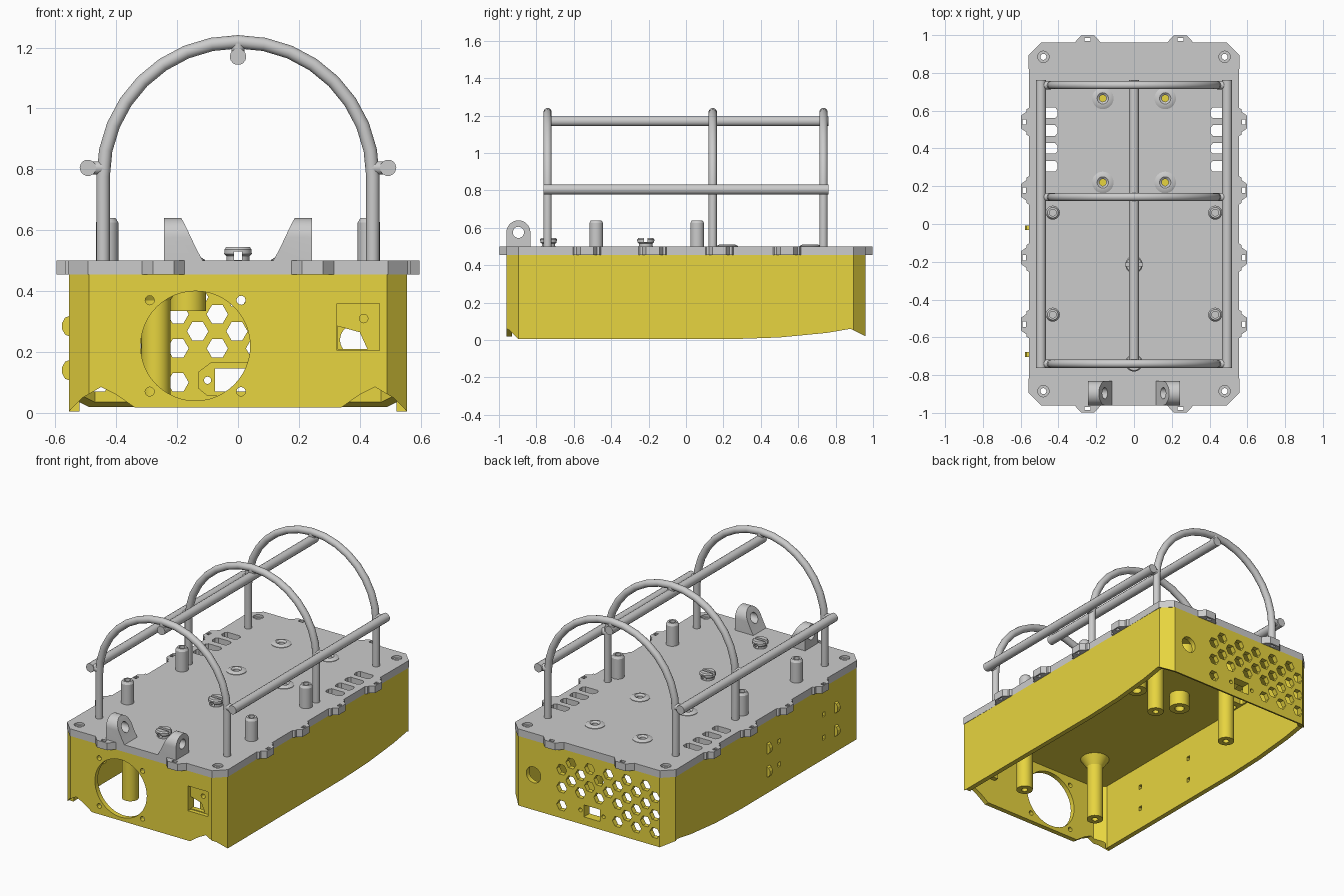
import bpy, bmesh
from math import sin, cos, pi
from mathutils import Vector

if "Cube" in bpy.data.objects:
    bpy.data.objects.remove(bpy.data.objects["Cube"])

yellow = bpy.data.materials.new("yellow_plastic")
yellow.diffuse_color = (0.80, 0.66, 0.05, 1)
yellow.use_nodes = True
yellow.node_tree.nodes["Principled BSDF"].inputs["Base Color"].default_value = yellow.diffuse_color
PLACE = {'x': lambda a, b, t: (t, a, b), 'y': lambda a, b, t: (a, t, b), 'z': lambda a, b, t: (a, b, t)}


def finish(name, bm, mat=None):
    bmesh.ops.recalc_face_normals(bm, faces=bm.faces)
    me = bpy.data.meshes.new(name)
    bm.to_mesh(me)
    bm.free()
    ob = bpy.data.objects.new(name, me)
    bpy.context.collection.objects.link(ob)
    if mat:
        me.materials.append(mat)
    return ob


def prisms(name, parts, mat=None):
    """Each part is (2D outline, axis, low, high)."""
    bm = bmesh.new()
    for pts, axis, lo, hi in parts:
        a, b = [[bm.verts.new(PLACE[axis](p[0], p[1], t)) for p in pts] for t in (lo, hi)]
        bm.faces.new(a)
        bm.faces.new(b)
        for i in range(len(pts)):
            j = (i + 1) % len(pts)
            bm.faces.new((a[i], a[j], b[j], b[i]))
    return finish(name, bm, mat)


def lathe(name, profile, x, y, mat=None, n=32):
    """Closed (radius, z) profile turned round a vertical axis."""
    bm = bmesh.new()
    rings = [[bm.verts.new((x + r * cos(2 * pi * k / n), y + r * sin(2 * pi * k / n), z))
              for r, z in profile] for k in range(n)]
    for k in range(n):
        a, b = rings[k], rings[(k + 1) % n]
        for i in range(len(profile)):
            j = (i + 1) % len(profile)
            bm.faces.new((a[i], a[j], b[j], b[i]))
    return finish(name, bm, mat)


def boolean(ob, parts, op='DIFFERENCE'):
    cutter = prisms("cutter", parts)
    cutter.hide_render = True
    m = ob.modifiers.new("cut", 'BOOLEAN')
    m.operation, m.solver, m.object = op, 'EXACT', cutter
    me = bpy.data.meshes.new_from_object(ob.evaluated_get(bpy.context.evaluated_depsgraph_get()))
    ob.modifiers.clear()
    ob.data = me
    bpy.data.objects.remove(cutter)


def tube(name, pts, r):
    cu = bpy.data.curves.new(name, 'CURVE')
    cu.dimensions, cu.bevel_depth, cu.bevel_resolution, cu.use_fill_caps = '3D', r, 5, True
    sp = cu.splines.new('POLY')
    sp.points.add(len(pts) - 1)
    for p, co in zip(sp.points, pts):
        p.co = (*co, 1)
    tmp = bpy.data.objects.new(name, cu)
    bpy.context.collection.objects.link(tmp)
    me = bpy.data.meshes.new_from_object(tmp.evaluated_get(bpy.context.evaluated_depsgraph_get()))
    bpy.data.objects.remove(tmp)
    ob = bpy.data.objects.new(name, me)
    bpy.context.collection.objects.link(ob)
    return ob


def circle(cx, cy, r, n=24):
    return [(cx + r * cos(2 * pi * k / n), cy + r * sin(2 * pi * k / n)) for k in range(n)]


def rect(x0, x1, y0, y1):
    return [(x0, y0), (x1, y0), (x1, y1), (x0, y1)]


def chamfered(w, l, c):
    return [(w - c, -l), (w, -l + c), (w, l - c), (w - c, l), (-w + c, l), (-w, l - c), (-w, -l + c), (-w + c, -l)]


# shared openings through plate and housing ceiling
corners = [(sx * .48, sy * .885) for sx in (-1, 1) for sy in (-1, 1)]
bosses = [(sx * .165, y) for sx in (-1, 1) for y in (.665, .22)]
vents = []
for s in (-1, 1):
    for y in (.588, .495, .40, .306):
        xs = sorted((s * .405, s * .515))
        vents.append((chamfer := [(xs[0] + .012, y - .028), (xs[1] - .012, y - .028), (xs[1], y - .014),
                                  (xs[1], y + .014), (xs[1] - .012, y + .028), (xs[0] + .012, y + .028),
                                  (xs[0], y + .014), (xs[0], y - .014)], 'z', .35, .6))
screws = [(circle(x, y, .016), 'z', .35, .6) for x, y in corners]

# lower housing: open-bottomed box with shaped lower edge
shell = prisms("lower_housing", [(chamfered(.555, .96, .065), 'z', .005, .455)], yellow)
boolean(shell, [(chamfered(.525, .93, .055), 'z', -.1, .425)])
arch = [(.34, .018), (.40, .06), (.45, .085), (.51, .05), (.556, .004), (.6, -.05)]
boolean(shell, [([(-x, z) for x, z in reversed(arch)] + arch, 'y', -1.05, -.88)])
boolean(shell, [([(.2, -.05), (.25, .005), (.5, .014), (.75, .038), (.88, .06), (.93, .035), (.97, .015),
                  (1, .015), (1, -.05)], 'x', -.7, .7)])
# fan opening, socket window, fan screws
front = [(circle(-.14, .22, .18, 48), 'y', -1.05, -.9), (rect(.325, .465, .205, .36), 'y', -1.05, -.9)]
front += [(circle(x, z, .015, 12), 'y', -1.05, -.9) for x in (-.29, .01) for z in (.07, .37)]
# rear honeycomb, cable hole and port
rear = [(circle(.385, .24, .05), 'y', .9, 1.05), (rect(-.075, .035, .07, .145), 'y', .9, 1.05)]
rear += [(circle(x, .107, .012, 12), 'y', .9, 1.05) for x in (-.1, .06)]
for k in range(11):
    x = .19 - .0645 * k
    for row in range(3):
        z = .10 + .112 * row + (.056 if k % 2 else 0)
        if not (z < .19 and -.17 < x < .16):
            rear.append((circle(x, z, .035, 6), 'y', .9, 1.05))
side = [(rect(y - .012, y + .012, z - .014, z + .014), 'x', -.6, -.5) for y in (-.13, -.57) for z in (.14, .285)]
boolean(shell, front + rear + side + vents + screws)

# recessed socket panel behind the front window
panel = prisms("socket_panel", [(rect(.30, .485, .185, .38), 'y', -.935, -.905)], yellow)
boolean(panel, [([(.327, .21), (.425, .21), (.40, .265), (.327, .285)], 'y', -1, -.85),
                (circle(.413, .31, .014, 12), 'y', -1, -.85)])
pocket = prisms("socket_surround", [(rect(*xs, *zs), 'y', -.94, -.90) for xs, zs in
                (((.29, .325), (.185, .38)), ((.465, .5), (.185, .38)))], yellow)
# port bracket inside the rear wall
port = prisms("port_bracket", [([(-.13, .08), (-.1, .055), (.06, .055), (.09, .08), (.09, .135), (.06, .165),
                                (-.09, .165), (-.13, .135)], 'y', .905, .932)], yellow)
boolean(port, [(rect(-.075, .035, .07, .145), 'y', .8, 1), (circle(-.1, .107, .012, 12), 'y', .8, 1),
               (circle(.06, .107, .012, 12), 'y', .8, 1)])
# side nubs
prisms("side_nubs", [([(-.55, z - .035), (-.568, z - .028), (-.578, z - .01), (-.578, z + .01), (-.568, z + .028),
                       (-.55, z + .035)], 'y', y - .013, y + .013) for y in (-.02, -.69) for z in (.14, .285)], yellow)

# internal standoffs and screw bosses
for sx in (-1, 1):
    for y in (-.68, .52):
        lathe("long_standoff", [(.018, .02), (.048, .02), (.048, .37), (.085, .426), (.018, .426)], sx * .27, y, yellow)
for x, y in bosses:
    lathe("ceiling_boss", [(.028, .335), (.06, .335), (.06, .43), (.028, .43)], x, y, yellow)

# top plate with clip tabs round the edge
half = .96
right = []
for y in (-.53, -.178, .178, .54):
    right += [(.555, y - .075), (.568, y - .068), (.568, y - .055), (.597, y - .035),
              (.597, y + .035), (.568, y + .055), (.568, y + .068), (.555, y + .075)]
back = []
for x in (.245, -.245):
    back += [(x + .07, half), (x + .035, .998), (x - .035, .998), (x - .07, half)]
c = chamfered(.558, half, .065)
outline = ([(-x, -y) for x, y in back] + [c[0], c[1]] + right + [c[2], c[3]] + back + [c[4], c[5]]
           + [(-x, y) for x, y in reversed(right)] + [c[6], c[7]])
plate = prisms("top_plate", [(outline, 'z', .455, .5)])
tabs = [(rect(s * .58 - .009, s * .58 + .009, y - .014, y + .014), 'z', .4, .6)
        for s in (-1, 1) for y in (-.53, -.178, .178, .54)]
tabs += [(rect(x - .016, x + .016, s * .977 - .009, s * .977 + .009), 'z', .4, .6) for x in (-.245, .245) for s in (-1, 1)]
holes = [(circle(x, y, .018), 'z', .4, .6) for x, y in bosses]
boolean(plate, tabs + vents + screws + holes)
boolean(plate, [(circle(x, y, .03), 'z', .485, .6) for x, y in corners])

# raised screw rings, hollow pegs and slotted cable clips
for x, y in bosses:
    lathe("screw_ring", [(.018, .49), (.057, .49), (.057, .503), (.04, .512), (.03, .512), (.018, .503)], x, y)
for sx in (-1, 1):
    for y in (.06, -.48):
        lathe("plate_peg", [(.018, .495), (.037, .495), (.037, .625), (.028, .64), (.018, .64)], sx * .43, y)
for y in (-.735, -.215):
    clip = lathe("cable_clip", [(.012, .495), (.038, .495), (.038, .515), (.046, .522), (.046, .537), (.04, .545),
                                (.012, .545)], 0, y)
    boolean(clip, [(rect(-.013, .013, .503, .53), 'y', y - .1, y + .1)])
    boolean(clip, [(rect(y - .01, y + .01, .525, .56), 'x', -.1, .1)])

# front towing lugs
for s in (-1, 1):
    body = [(-.96, .495)] + [(-.896 + .064 * cos(pi - pi * k / 16), .576 + .064 * sin(pi - pi * k / 16))
                            for k in range(17)] + [(-.832, .495)]
    lug = prisms("tow_lug", [(body, 'x', *sorted((s * .105, s * .243)))])
    boolean(lug, [([(s * .25, .49), (s * .25, .65), (s * .192, .65), (s * .175, .62), (s * .135, .535), (s * .11, .49)],
                   'y', -1, -.8)], 'INTERSECT')
    boolean(lug, [(circle(-.896, .576, .03), 'x', -.3, .3)])

# roll cage hoops with joints
for y in (-.74, .143, .735):
    path = [(.443, y, .49)] + [(.443 * cos(pi * k / 16), y, .776 + .443 * sin(pi * k / 16)) for k in range(17)]
    tube("cage_hoop", path + [(-.443, y, .49)], .022)
    for s in (-1, 1):
        tube("cage_joint", [(s * .44, y, .805), (s * .492, y, .805)], .022)
    tube("cage_joint", [(0, y, 1.22), (0, y, 1.17)], .022)
# roll cage long rails
for name, x, z in (("side_rail", -.493, .805), ("side_rail", .493, .805), ("top_rail", 0, 1.17)):
    tube(name, [(x, -.762, z), (x, .762, z)], .027)

for ob in bpy.data.objects:
    ob.select_set(True)
    bpy.context.view_layer.objects.active = ob
bpy.ops.object.shade_smooth_by_angle(angle=.5)
